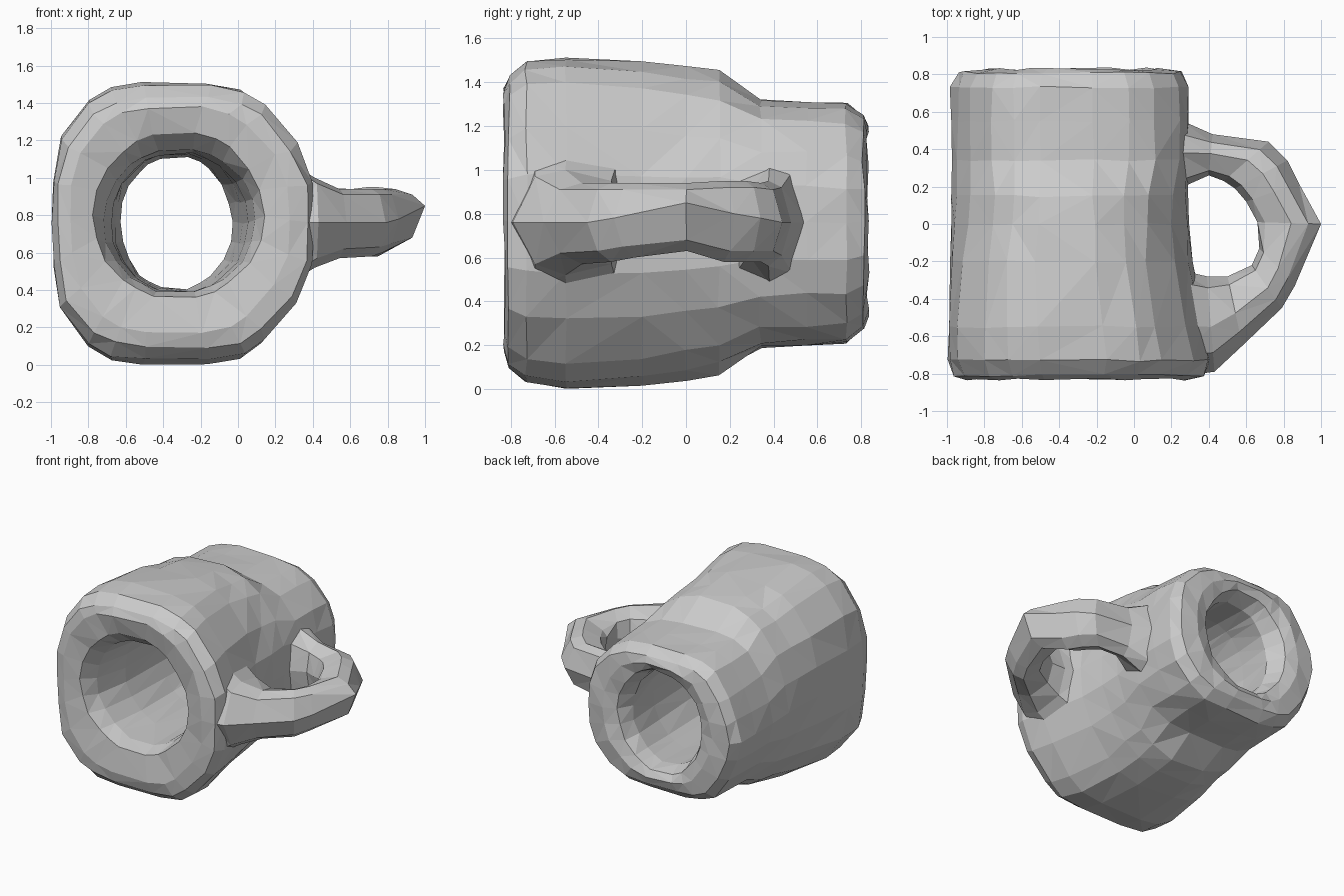
import bpy, bmesh, math, random
from mathutils import Vector

random.seed(4)


def loft(name, rings, cyclic, jitter=0.0):
    """Skin a list of equally sized point rings."""
    bm = bmesh.new()
    rows = [[bm.verts.new(Vector(p) + Vector([random.uniform(-jitter, jitter) for _ in range(3)]))
             for p in ring] for ring in rings]
    n = len(rows[0])
    for i in range(len(rows) if cyclic else len(rows) - 1):
        a, b = rows[i], rows[(i + 1) % len(rows)]
        for k in range(n):
            bm.faces.new((a[k], a[(k + 1) % n], b[(k + 1) % n], b[k]))
    if not cyclic:
        bm.faces.new(rows[0])
        bm.faces.new(rows[-1])
    bmesh.ops.triangulate(bm, faces=[f for f in bm.faces if len(f.verts) == 4])
    bmesh.ops.recalc_face_normals(bm, faces=bm.faces)
    me = bpy.data.meshes.new(name)
    bm.to_mesh(me)
    bm.free()
    ob = bpy.data.objects.new(name, me)
    bpy.context.collection.objects.link(ob)
    return ob


# Upper half outlines (right to left, mirrored below): squarish front, pointed back
FRONT = [(1, 0), (.99, .3), (.86, .58), (.62, .86), (.46, .96), (.2, 1),
         (-.3, 1), (-.55, .97), (-.73, .88), (-.94, .62), (-1, .3), (-1, 0)]
BACK = [(1, 0), (1, .3), (.92, .58), (.72, .84), (.5, .96), (.2, 1),
        (-.25, 1), (-.47, .97), (-.65, .88), (-.83, .58), (-.94, .28), (-1, 0)]


def section(y, x0, x1, z0, z1, roundness, back=0.0):
    """Ring across the y axis: outline blend, then blended towards an ellipse."""
    half = [Vector(a).lerp(Vector(b), back) for a, b in zip(FRONT, BACK)]
    outline = half + [Vector((p.x, -p.y)) for p in half[-2:0:-1]]
    pts = []
    for p in outline:
        q = p * (1 + roundness * (1 / p.length - 1))
        pts.append(((x0 + x1) / 2 + q.x * (x1 - x0) / 2, y,
                    (z0 + z1) / 2 + q.y * (z1 - z0) / 2))
    return pts


# Body: outer skin front to back, then the tunnel back to front
body_sections = [
    (-0.83, -0.90, 0.28, 0.17, 1.38, 0.3),
    (-0.81, -0.96, 0.38, 0.09, 1.43, 0.1),
    (-0.73, -0.99, 0.41, 0.03, 1.49, 0),
    (-0.55, -0.99, 0.38, 0.00, 1.51, 0.1),
    (-0.20, -0.99, 0.31, 0.01, 1.50, 0.45, 0.2),
    (0.00, -0.98, 0.30, 0.03, 1.48, 0.7, 0.5),
    (0.15, -0.98, 0.29, 0.06, 1.46, 0.7, 0.8),
    (0.34, -0.98, 0.29, 0.19, 1.32, 0, 1),
    (0.55, -0.98, 0.29, 0.20, 1.31, 0, 1),
    (0.73, -0.98, 0.29, 0.21, 1.30, 0, 1),
    (0.81, -0.94, 0.25, 0.27, 1.25, 0, 1),
    (0.83, -0.80, 0.12, 0.33, 1.21, 0.6, 1),
    (0.80, -0.70, 0.02, 0.38, 1.16, 1),
    (0.68, -0.63, -0.03, 0.40, 1.12, 1),
    (0.40, -0.66, 0.00, 0.39, 1.13, 1),
    (0.00, -0.67, 0.03, 0.38, 1.14, 1),
    (-0.40, -0.68, 0.05, 0.38, 1.14, 1),
    (-0.68, -0.72, 0.09, 0.38, 1.16, 1),
    (-0.80, -0.78, 0.14, 0.35, 1.25, 1),
]
loft("mug_body", [section(*s) for s in body_sections], True, 0.007)

# Handle: outer xy, inner xy, bottom z, top z, ridge z
handle_stations = [
    ((0.28, -0.81), (0.22, -0.24), 0.42, 1.10, 0.76),
    ((0.43, -0.79), (0.39, -0.28), 0.52, 1.00, 0.76),
    ((0.58, -0.65), (0.50, -0.28), 0.57, 0.94, 0.76),
    ((0.79, -0.45), (0.63, -0.22), 0.58, 0.94, 0.76),
    ((0.86, -0.33), (0.67, -0.13), 0.60, 0.94, 0.78),
    ((1.00, 0.00), (0.66, 0.01), 0.63, 0.94, 0.85),
    ((0.88, 0.22), (0.60, 0.12), 0.58, 0.95, 0.80),
    ((0.82, 0.34), (0.54, 0.19), 0.58, 0.95, 0.78),
    ((0.72, 0.44), (0.48, 0.23), 0.58, 0.94, 0.76),
    ((0.42, 0.48), (0.40, 0.26), 0.56, 0.95, 0.76),
    ((0.24, 0.56), (0.22, 0.18), 0.48, 1.02, 0.76),
]


def handle_ring(outer, inner, z0, z1, zm):
    o, i = Vector(outer), Vector(inner)
    shape = [(0, zm), (0.2, z0 + 0.05), (0.47, z0), (0.88, z0 + 0.05),
             (1, zm), (0.88, z1 - 0.05), (0.47, z1), (0.2, z1 - 0.03)]
    return [(*o.lerp(i, t), z) for t, z in shape]


loft("mug_handle", [handle_ring(*s) for s in handle_stations], False)
